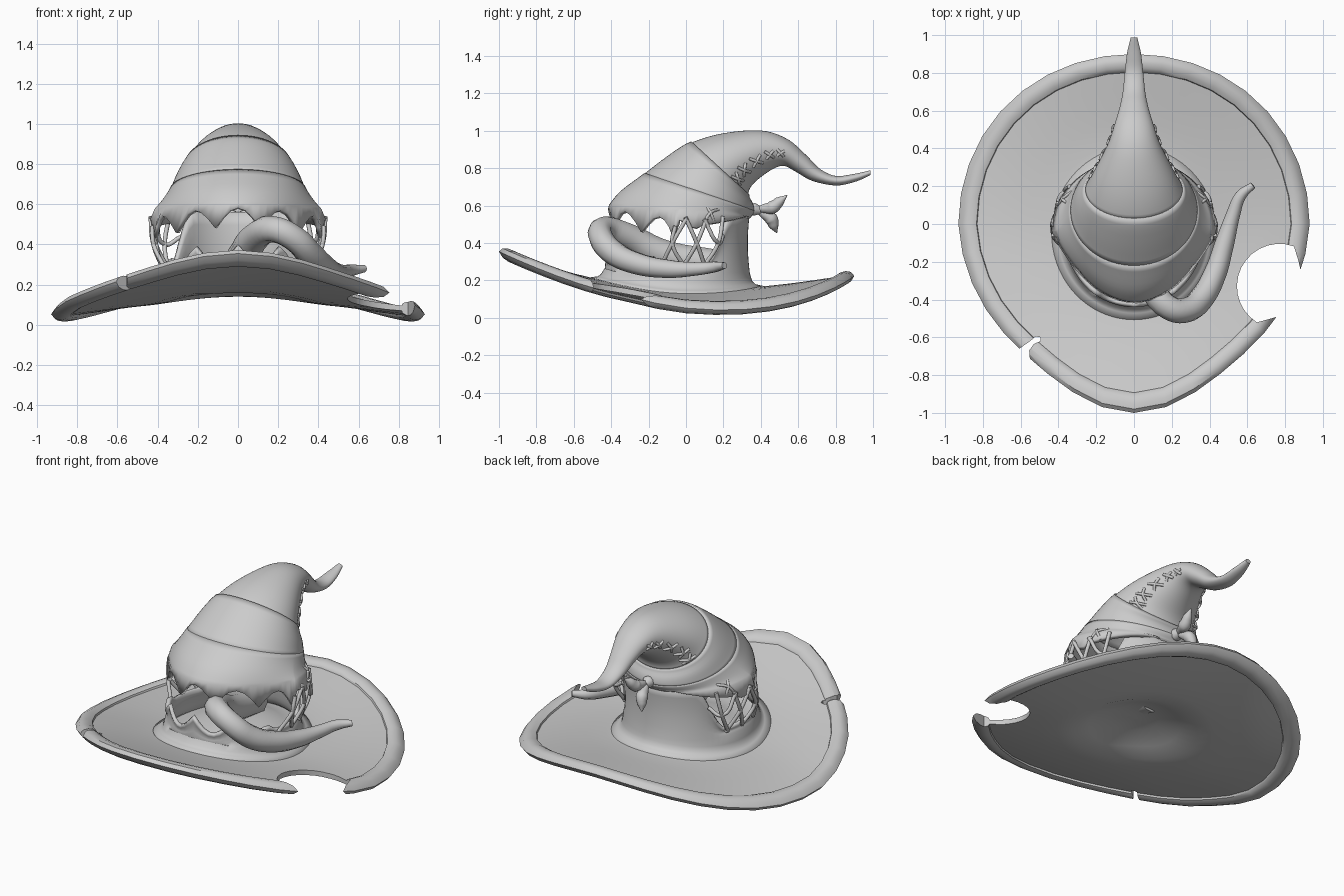
import bpy, bmesh
from math import sin, cos, pi, radians
from mathutils import Vector

if "Cube" in bpy.data.objects:
    bpy.data.objects.remove(bpy.data.objects["Cube"])

N = 72
ANG = [2 * pi * i / N for i in range(N)]      # 0 = front, pi/2 = right


def finish(name, bm, thick=0.0):
    bmesh.ops.recalc_face_normals(bm, faces=bm.faces[:])
    me = bpy.data.meshes.new(name)
    bm.to_mesh(me)
    bm.free()
    ob = bpy.data.objects.new(name, me)
    bpy.context.collection.objects.link(ob)
    if thick:
        m = ob.modifiers.new("thickness", 'SOLIDIFY')
        m.thickness, m.offset = thick, 0
    return ob


def loft(name, rings, cap0=False, cap1=False, thick=0.0):
    bm = bmesh.new()
    rows = [[bm.verts.new(p) for p in r] for r in rings]
    n = len(rows[0])
    for a, b in zip(rows, rows[1:]):
        for i in range(n):
            j = (i + 1) % n
            bm.faces.new((a[i], a[j], b[j], b[i]))
    if cap0:
        bm.faces.new(rows[0])
    if cap1:
        bm.faces.new(rows[-1])
    return finish(name, bm, thick)


def prism(name, pts):
    return loft(name, [[(x, y, z) for x, y in pts] for z in (-0.5, 1.0)], True, True)


def tube(name, paths, radius, taper=None):
    cu = bpy.data.curves.new(name, 'CURVE')
    cu.dimensions = '3D'
    cu.bevel_depth, cu.bevel_resolution, cu.use_fill_caps = radius, 3, True
    cu.resolution_u = 5
    for pts in paths:
        s = cu.splines.new('BEZIER')
        s.bezier_points.add(len(pts) - 1)
        for k, p in enumerate(pts):
            b = s.bezier_points[k]
            b.co = p
            b.handle_left_type = b.handle_right_type = 'AUTO'
            b.radius = taper[k] if taper else 1
    ob = bpy.data.objects.new(name, cu)
    bpy.context.collection.objects.link(ob)
    bpy.context.view_layer.objects.active = ob
    bpy.ops.object.select_all(action='DESELECT')
    ob.select_set(True)
    bpy.ops.object.convert(target='MESH')
    return bpy.context.object


def ramp(x, a, b):
    t = min(1, max(0, (x - a) / (b - a)))
    return t * t * (3 - 2 * t)


# Brim: drooping disc with a rolled hem
def brim_z(x, y):
    return (0.135 + 0.22 * max(0, -y) ** 1.8 + 0.11 * max(0, y) ** 2
            - 0.078 * abs(x / 0.9) ** 1.8 * (1 + 1.15 * max(y, -0.3)))


def brim_r(a):
    s = cos(a)
    return 0.93 - 0.05 * s + 0.12 * s ** 10 if s > 0 else 0.93 - 0.03 * s ** 4


TOP = [(.02, .015), (.15, .015), (.28, .015), (.38, .015), (.48, .015), (.6, .015),
       (.7, .015), (.8, .015), (.893, .013), (.897, .024), (.92, .034), (.95, .035), (.98, .025)]
PROFILE = TOP + [(1, 0)] + [(t, -d) for t, d in reversed(TOP)]
rings = []
for t, d in PROFILE:
    ring = []
    for a in ANG[::2]:
        r = brim_r(a) * t
        x, y = r * sin(a), -r * cos(a)
        ring.append((x, y, brim_z(x, y) + d + 0.09 * (1 - ramp(r, 0.1, 0.4))))
    rings.append(ring)
brim = loft("brim", rings, True, True)

# Bite and tear cut out of the brim
arc = [(.77 + .225 * cos(radians(d)), -.33 + .225 * sin(radians(d))) for d in range(70, 250, 12)]
bite = prism("bite_cutter", [(1.1, -.3), (.89, -.285), (.872, -.2)] + arc + [(.77, -.488), (1.1, -.43)])
tear = prism("tear_cutter", [(-.75, -.76), (-.6, -.655), (-.55, -.62), (-.52, -.595), (-.495, -.6),
                             (-.495, -.62), (-.53, -.635), (-.555, -.67), (-.55, -.73), (-.65, -.9)])
bpy.context.view_layer.objects.active = brim
for c in (bite, tear):
    m = brim.modifiers.new("cut", 'BOOLEAN')
    m.operation, m.object, m.solver = 'DIFFERENCE', c, 'EXACT'
    bpy.ops.object.modifier_apply(modifier=m.name)
    bpy.data.objects.remove(c)


# Lower crown: torn lip in front, full wall behind
def lower_pt(a, s, z=None):
    x, y = 0.36 * s * sin(a), -0.05 - 0.38 * s * cos(a)
    return Vector((x, y, brim_z(x, y) if z is None else z))


def lip_top(a):
    d = abs((a + pi) % (2 * pi) - pi)
    teeth = 0.09 * (1 - abs(sin(5 * a))) * (1 - ramp(d, 1.0, 1.4))
    return 0.29 + 0.02 * cos(d) + teeth + 0.29 * ramp(d, radians(112), radians(142))


rings = [[lower_pt(a, s) + Vector((0, 0, h)) for a in ANG]
         for s, h in ((1.2, .008), (1.1, .02), (1.04, .042), (1.015, .07))]
for k in range(6):
    rings.append([lower_pt(a, 1.0 - 0.03 * sin(pi * k / 5), 0.24 + (lip_top(a) - 0.24) * k / 5)
                  for a in ANG])
loft("lower_crown", rings, thick=0.022)

# Upper crown sections: front y, front z, back y, back z, half width
SEC = [(-.40, .60, .335, .54, .405), (-.34, .67, .34, .55, .37), (-.22, .76, .355, .575, .328),
       (-.09, .86, .35, .61, .295), (.03, .935, .33, .66, .255), (.2, .985, .36, .72, .205),
       (.4, 1.0, .45, .79, .135), (.54, .955, .52, .815, .1), (.64, .87, .585, .785, .075),
       (.715, .795, .675, .735, .058), (.8, .757, .8, .71, .047), (.9, .768, .905, .73, .035),
       (.985, .787, .985, .765, .016)]


def nose(c, u):                                # narrows the front of the flap
    return c ** (1 + 0.8 * max(0, 1 - u / 2)) if c > 0 else c


def surf(u, a, s=1.0):
    i = min(int(u), len(SEC) - 2)
    t = u - i
    p = [SEC[min(max(i + k, 0), len(SEC) - 1)] for k in (-1, 0, 1, 2)]
    fy, fz, by, bz, rx = [0.5 * (2 * q1 + (q2 - q0) * t + (2 * q0 - 5 * q1 + 4 * q2 - q3) * t * t
                                 + (3 * q1 - q0 - 3 * q2 + q3) * t ** 3)
                          for q0, q1, q2, q3 in zip(*p)]
    c = nose(cos(a), u) * s
    return Vector((rx * s * sin(a), (fy + by) / 2 + c * (fy - by) / 2,
                   (fz + bz) / 2 + c * (fz - bz) / 2))


def span(u0, u1, s, steps):
    return [[surf(u0 + (u1 - u0) * k / steps, a, s) for a in ANG] for k in range(steps + 1)]


def flap_edge(a):
    d = abs((a + pi) % (2 * pi) - pi)
    jag = (0.035 - 0.095 * (1 - abs(cos(6 * a)))) * (1 - ramp(d, 1.5, 2.0))
    return Vector((.425 * sin(a), -.035 - .37 * nose(cos(a), 0), .545 - .055 * sin(a) ** 2 + jag))


loft("jagged_flap", [[flap_edge(a) for a in ANG]] + span(0, 2.05, 1.0, 8), thick=0.025)
loft("hat_band", span(1.98, 4.02, 1.016, 8), thick=0.012)
loft("bent_cone", span(3.9, 12, 1.0, 36), cap1=True, thick=0.004)

# Tongue curling out of the mouth
tube("tongue", [[(0, .15, .28), (.03, -.13, .34), (.09, -.32, .44), (.18, -.44, .475),
                 (.28, -.455, .43), (.36, -.39, .35), (.43, -.26, .29), (.48, -.1, .262),
                 (.525, .05, .262), (.565, .15, .272), (.63, .205, .28)]], 0.06,
     [1.5, 1.4, 1.2, 1.1, 1.1, 1.1, 1.0, .85, .62, .5, .3])

# Strings lacing the mouth corners, and cross stitches up the cone
strings, stitches = [], []
for side in (1, -1):
    for deg in (87, 104, 120):
        for lean in (-9, 9):
            lo, hi = radians(deg - lean) * side, radians(deg + lean) * side
            strings.append([lower_pt(lo, 1.03, lip_top(lo) - .015),
                            lower_pt((lo + hi) / 2, 1.17, .40),
                            flap_edge(hi) * 1.0 + Vector((.012 * side, 0, .03))])
    for k in range(5):
        u, a = 4.35 + 0.6 * k, radians(122 - 6 * k)
        for lean in (-1, 1):
            stitches.append([surf(u - .2, (a - lean * .2) * side, 1.01), surf(u, a * side, 1.06),
                             surf(u + .2, (a + lean * .2) * side, 1.01)])
    for lean in (-1, 1):
        lo, hi = (2.0 - lean * .1) * side, (2.0 + lean * .1) * side
        stitches.append([flap_edge(lo), surf(.3, 2.0 * side, 1.05), surf(1.0, hi, 1.02)])
tube("mouth_strings", strings, 0.011)
tube("cone_stitches", stitches, 0.008)

# Knot with two leaf-shaped tails at the back of the band
tube("band_knot", [[(0, .33, .585), (0, .365, .58), (0, .40, .575)]], 0.036, [.7, 1, .6])
for name, end, mid in (("knot_tail_upper", (.04, .54, .655), (.02, .46, .59)),
                       ("knot_tail_lower", (-.04, .485, .455), (-.02, .455, .53))):
    start = Vector((0, .38, .58))
    m, e = Vector(mid), Vector(end)
    tube(name, [[start, (start + m) / 2, m, (m + e) / 2, e]], 0.036, [.4, .7, 1, .75, .08])

# Smooth shading with sharp seams
for ob in bpy.data.objects:
    bpy.ops.object.select_all(action='DESELECT')
    ob.select_set(True)
    bpy.context.view_layer.objects.active = ob
    bpy.ops.object.shade_smooth_by_angle(angle=radians(40))
